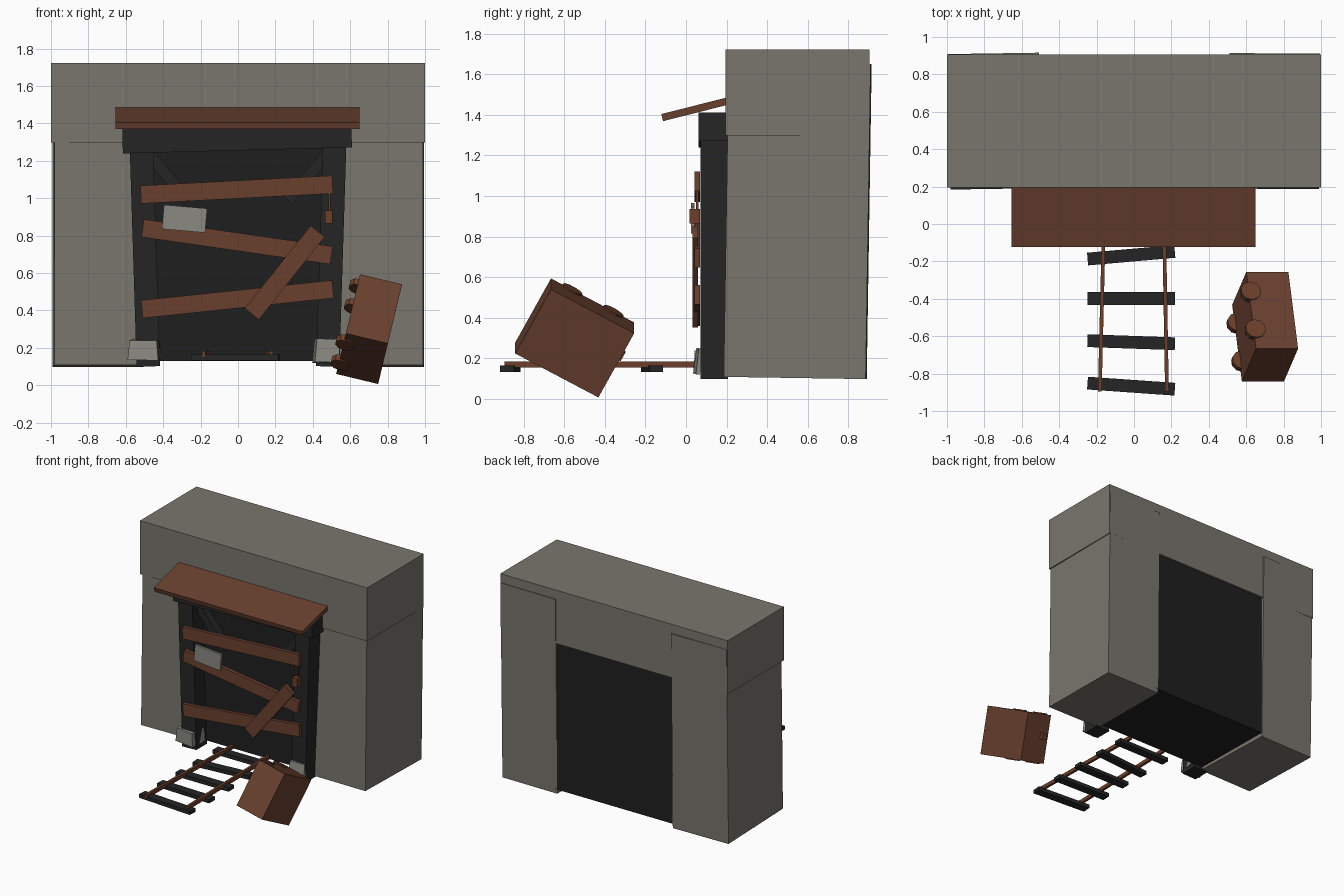
import bpy, bmesh, math
from mathutils import Matrix, Vector, Euler

if "Cube" in bpy.data.objects:
    bpy.data.objects.remove(bpy.data.objects["Cube"])


def material(name, srgb):
    lin = [(c / 255 / 12.92) if c < 10 else ((c / 255 + 0.055) / 1.055) ** 2.4 for c in srgb]
    m = bpy.data.materials.new(name)
    m.diffuse_color = (*lin, 1)
    m.use_nodes = True
    m.node_tree.nodes["Principled BSDF"].inputs["Base Color"].default_value = m.diffuse_color
    return m


ROCK = material("grey brown rock", (121, 118, 109))
DARK = material("tunnel black", (31, 31, 31))
TIMBER = material("dark timber", (37, 37, 37))
WOOD = material("plank brown", (105, 64, 47))
RUST = material("rust brown", (108, 63, 44))
STONE = material("pale stone", (138, 137, 130))


def finish(name, bm, mat, matrix):
    bm.transform(matrix)
    bmesh.ops.recalc_face_normals(bm, faces=bm.faces)
    me = bpy.data.meshes.new(name)
    bm.to_mesh(me)
    bm.free()
    me.materials.append(mat)
    ob = bpy.data.objects.new(name, me)
    bpy.context.collection.objects.link(ob)
    return ob


def box(name, centre, size, mat, rot=(0, 0, 0), base=Matrix(), taper=1.0):
    bm = bmesh.new()
    bmesh.ops.create_cube(bm, size=1)
    for v in bm.verts:
        if v.co.z > 0:
            v.co.x *= taper
            v.co.y *= taper
    r = Euler([math.radians(a) for a in rot]).to_matrix().to_4x4()
    return finish(name, bm, mat, base @ Matrix.Translation(centre) @ r @ Matrix.Diagonal((*size, 1)))


def wheel(name, centre, radius, width, mat, base):
    bm = bmesh.new()
    bmesh.ops.create_cone(bm, cap_ends=True, segments=10, radius1=radius, radius2=radius, depth=width)
    turn = Matrix.Rotation(math.pi / 2, 4, 'X')
    return finish(name, bm, mat, base @ Matrix.Translation(centre) @ turn)


# rock mass: two side blocks, a block across the top, dark tunnel filling
box("rock_left", (-0.745, 0.55, 0.88), (0.485, 0.70, 1.555), ROCK, (-0.9, 0, 0.9))
box("rock_right", (0.75, 0.55, 0.88), (0.485, 0.70, 1.555), ROCK, (-0.9, 0, -0.4))
box("rock_top", (0, 0.551, 1.511), (2.0, 0.71, 0.425), ROCK)
box("tunnel_dark", (0, 0.545, 0.72), (1.06, 0.69, 1.18), DARK)

# timber frame: posts, corner braces, foot stones
for side, s in (("left", -1), ("right", 1)):
    box("post_" + side, (s * 0.498, 0.14, 0.69), (0.125, 0.135, 1.18), TIMBER, (0, s * 1.8, 0))
    box("corner_brace_" + side, (s * 0.37, 0.165, 1.11), (0.32, 0.06, 0.06), TIMBER, (0, -s * 50, 0))
box("cross_beam", (-0.005, 0.14, 1.325), (1.225, 0.155, 0.14), TIMBER, (0, -1.5, 0))
box("foot_stone_left", (-0.5, 0.115, 0.19), (0.165, 0.14, 0.105), STONE, (3, 1, -7), taper=0.88)
box("foot_stone_right", (0.473, 0.115, 0.182), (0.135, 0.14, 0.125), STONE, (-3, 2, 6), taper=0.88)

# sloping roof board above the beam
box("roof_board", (-0.003, 0.062, 1.432), (1.305, 0.37, 0.036), WOOD, (14.2, 0, 0))

# planks nailed over the entrance: x, z, length, angle, y
for i, (x, z, length, ang, y) in enumerate((
        (-0.007, 1.046, 1.027, 3, 0.056), (-0.005, 0.767, 1.02, -8.2, 0.056),
        (-0.003, 0.46, 1.027, 6, 0.056), (0.25, 0.602, 0.565, 51.5, 0.045))):
    box("plank_%d" % (i + 1), (x, y, z), (length, 0.028, 0.096), WOOD, (0, -ang, 0))
box("blank_notice", (-0.286, 0.034, 0.89), (0.232, 0.018, 0.13), STONE, (0, 5, 0))

# lantern hanging from the right post
box("lantern", (0.485, 0.043, 0.9), (0.042, 0.05, 0.07), RUST)
box("lantern_hanger", (0.489, 0.055, 0.98), (0.012, 0.012, 0.1), RUST)

# track: sleepers and two rails
for i, (y, ang) in enumerate(((-0.867, -4), (-0.632, -2), (-0.398, 0), (-0.167, 5), (0.07, 0))):
    box("sleeper_%d" % (i + 1), (-0.015, y, 0.148), (0.468, 0.068, 0.03), TIMBER, (0, 0, ang))
box("rail_left", (-0.17, -0.37, 0.168), (0.02, 1.05, 0.03), RUST, (0, 0, -1.4))
box("rail_right", (0.167, -0.37, 0.168), (0.02, 1.05, 0.03), RUST, (0, 0, 1.0))

# overturned cart: local x = cart height, y = width, z = length
a = Vector((0.225, 0.0, -0.054)).normalized()
c = Vector((-0.038, 0.41, -0.22))
c = (c - a * c.dot(a)).normalized()
b = c.cross(a)
b = b if b.z < 0 else -b
cart = Matrix((a, b, c)).transposed().to_4x4()
cart.translation = (0.701, -0.549, 0.30)
box("cart_body", (0, 0, 0), (0.231, 0.37, 0.467), WOOD, base=cart)
for i, (u, t) in enumerate(((-1, -1), (-1, 1), (1, -1), (1, 1))):
    wheel("cart_wheel_%d" % (i + 1), (-0.105, u * 0.175, t * 0.115), 0.055, 0.035, RUST, cart)
box("cart_coupling", (-0.06, -0.02, 0.24), (0.04, 0.05, 0.04), RUST, base=cart)
